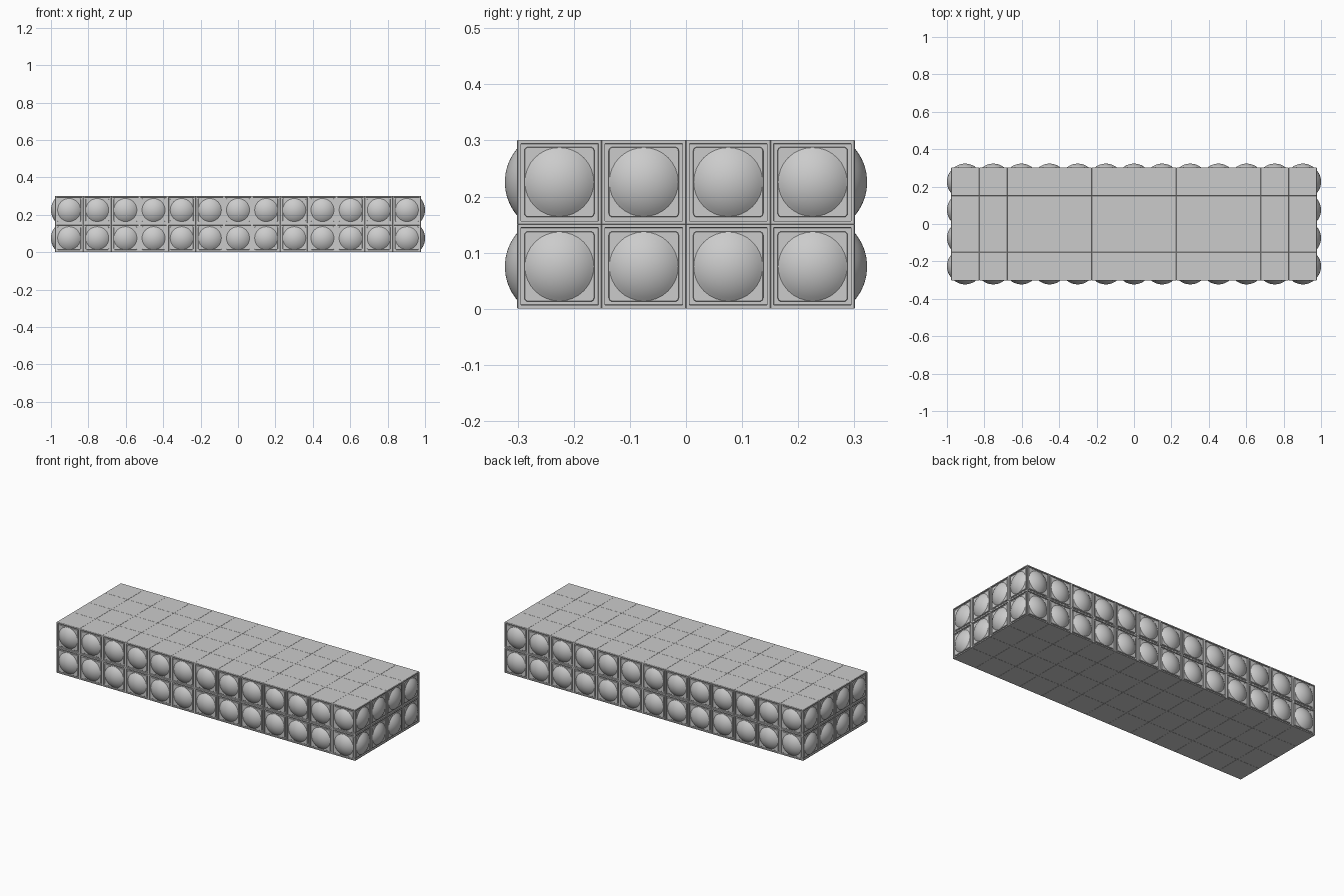
import bpy, bmesh, math
from mathutils import Matrix, Vector

if "Cube" in bpy.data.objects:
    bpy.data.objects.remove(bpy.data.objects["Cube"])

C = 0.1505                 # cell size
NX, NY, NZ = 13, 4, 2      # cells along each axis
SEAM = 0.001
HX, HY, H = NX * C / 2, NY * C / 2, NZ * C


def finish(bm, name):
    me = bpy.data.meshes.new(name)
    bmesh.ops.recalc_face_normals(bm, faces=bm.faces[:])
    bm.to_mesh(me)
    bm.free()
    return me


def add(name, me, matrix=None):
    ob = bpy.data.objects.new(name, me)
    bpy.context.collection.objects.link(ob)
    if matrix:
        ob.matrix_world = matrix
    return ob


# Block body: box cut into cells, seams between cells, recessed windows on the sides
bm = bmesh.new()
bmesh.ops.create_cube(bm, size=1, matrix=Matrix.Translation((0, 0, H / 2)) @
                      Matrix.Diagonal((2 * (HX - SEAM), 2 * (HY - SEAM), H - 2 * SEAM, 1)))
for axis, n, start in ((0, NX, -HX), (1, NY, -HY), (2, NZ, 0)):
    normal = Vector([float(i == axis) for i in range(3)])
    for i in range(1, n):
        bmesh.ops.bisect_plane(bm, geom=bm.verts[:] + bm.edges[:] + bm.faces[:],
                               plane_co=normal * (start + i * C), plane_no=normal)
bm.normal_update()
cells = bm.faces[:]
bmesh.ops.inset_individual(bm, faces=cells, thickness=0.0008, depth=SEAM)
sides = [f for f in cells if abs(f.normal.z) < 0.5]
bmesh.ops.inset_individual(bm, faces=sides, thickness=0.0075, depth=0)
bmesh.ops.inset_individual(bm, faces=sides, thickness=0.0005, depth=-0.006)
add("block_body", finish(bm, "block_body"))

# Window panel: rounded square plate, facing +z, set in the recess
bm = bmesh.new()
half, r = 0.0625, 0.007
ring = []
for k in range(4):
    cx, cy = [(1, 1), (-1, 1), (-1, -1), (1, -1)][k]
    for s in range(5):
        a = math.radians(90 * k + 22.5 * s)
        ring.append(bm.verts.new((cx * (half - r) + r * math.cos(a),
                                  cy * (half - r) + r * math.sin(a), -0.0065)))
face = bm.faces.new(ring)
top = bmesh.ops.extrude_face_region(bm, geom=[face])["geom"]
bmesh.ops.translate(bm, vec=(0, 0, 0.005), verts=[v for v in top if isinstance(v, bmesh.types.BMVert)])
cap = [f for f in top if isinstance(f, bmesh.types.BMFace)]
bmesh.ops.bevel(bm, geom=list(cap[0].edges), offset=0.001, segments=1, affect='EDGES')
panel_mesh = finish(bm, "window_panel")

# Dome: shallow spherical cap spun from an arc
bm = bmesh.new()
a0, h = 0.0615, 1.0 - HX + 0.0015
R = (a0 * a0 + h * h) / (2 * h)
amax = math.asin(a0 / R)
arc = [bm.verts.new((R * math.sin(amax * i / 8), 0, R * math.cos(amax * i / 8) - R + h - 0.0015))
       for i in range(9)]
edges = [bm.edges.new(p) for p in zip(arc, arc[1:])]
bmesh.ops.spin(bm, geom=arc + edges, axis=(0, 0, 1), cent=(0, 0, 0), angle=math.tau, steps=32)
bmesh.ops.remove_doubles(bm, verts=bm.verts[:], dist=1e-5)
for f in bm.faces:
    f.smooth = True
dome_mesh = finish(bm, "dome")

# Place a panel and a dome in every side window
for side, n, reach, turn in (("front", NX, HY, 0), ("right", NY, HX, 90),
                             ("back", NX, HY, 180), ("left", NY, HX, 270)):
    for i in range(n):
        for j in range(NZ):
            m = (Matrix.Rotation(math.radians(turn), 4, 'Z') @
                 Matrix.Translation(((i - (n - 1) / 2) * C, -reach, (j + 0.5) * C)) @
                 Matrix.Rotation(math.radians(90), 4, 'X'))
            add(f"{side}_panel_{i}_{j}", panel_mesh, m)
            add(f"{side}_dome_{i}_{j}", dome_mesh, m)
